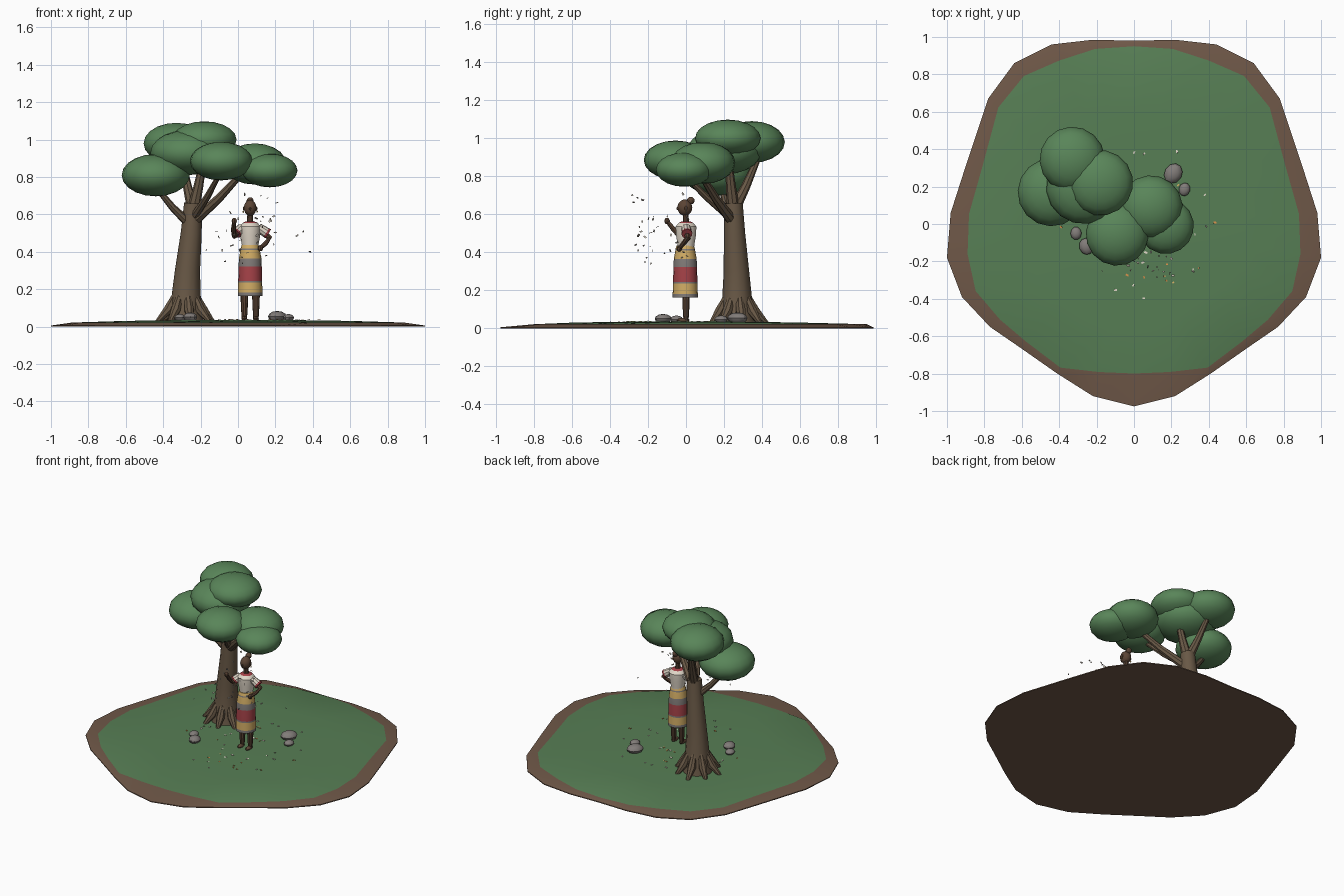
import bpy, bmesh, math, random
from mathutils import Vector, Matrix, Euler

if "Cube" in bpy.data.objects:
    bpy.data.objects.remove(bpy.data.objects["Cube"], do_unlink=True)
random.seed(7)
made = []


def material(name, *rgb):
    m = bpy.data.materials.new(name)
    m.use_nodes = True
    m.diffuse_color = (*rgb, 1)
    m.node_tree.nodes["Principled BSDF"].inputs["Base Color"].default_value = (*rgb, 1)
    return m


grass = material("grass", .095, .21, .09)
soil = material("soil", .16, .098, .065)
foliage = material("foliage", .10, .235, .10)
bark = material("bark", .14, .098, .061)
skin = material("skin", .105, .058, .035)
cream = material("cream", .75, .68, .58)
yellow = material("yellow", .65, .42, .13)
red = material("red", .38, .055, .065)
stone = material("stone", .22, .2, .19)
orange = material("orange", .7, .28, .07)


def finish(name, bm, *mats):
    bmesh.ops.recalc_face_normals(bm, faces=bm.faces)
    me = bpy.data.meshes.new(name)
    bm.to_mesh(me)
    bm.free()
    for m in mats:
        me.materials.append(m)
    ob = bpy.data.objects.new(name, me)
    bpy.context.scene.collection.objects.link(ob)
    made.append(ob)
    return ob


def loft(bm, rings, bands=None):
    """Join equal rings with quads and cap the ends."""
    n = len(rings[0])
    for k, (a, b) in enumerate(zip(rings, rings[1:])):
        for i in range(n):
            f = bm.faces.new((a[i], a[(i + 1) % n], b[(i + 1) % n], b[i]))
            f.material_index = bands[k] if bands else 0
    bm.faces.new(rings[0])
    top = bm.faces.new(rings[-1])
    top.material_index = bands[-1] if bands else 0


def tube(name, pts, radii, mats, n=10, bands=None):
    """Round tube through points, one radius per point."""
    bm = bmesh.new()
    pts = [Vector(p) for p in pts]
    up = Vector((0, 0, 1))
    q, last, rings = Matrix.Identity(3).to_quaternion(), up, []
    for i, (p, r) in enumerate(zip(pts, radii)):
        t = (pts[min(i + 1, len(pts) - 1)] - pts[max(i - 1, 0)]).normalized()
        q = last.rotation_difference(t) @ q
        last = t
        rings.append([bm.verts.new(p + q @ Vector((r * math.cos(a), r * math.sin(a), 0)))
                      for a in (math.tau * k / n for k in range(n))])
    loft(bm, rings, bands)
    return finish(name, bm, *mats)


def ball(name, loc, size, mat, u=16, v=10, turn=0):
    bm = bmesh.new()
    bmesh.ops.create_uvsphere(bm, u_segments=u, v_segments=v, radius=1)
    bm.transform(Matrix.LocRotScale(Vector(loc), Euler((0, 0, turn)), Vector(size)))
    return finish(name, bm, mat)


# Ground island: mirrored outline, soil rim and gently domed grass
half = [(0, -.975), (.22, -.92), (.41, -.8), (.61, -.66), (.77, -.55), (.92, -.39), (1, -.18),
        (.98, .06), (.89, .34), (.78, .67), (.64, .86), (.44, .96), (.22, .985), (0, .98)]
inset = [.82, .86, .96, .95, .93, .92, .89, .9, .91, .93, .92, .91, .95, .97]
outline = half + [(-x, y) for x, y in half[-2:0:-1]]
inset += inset[-2:0:-1]
bm = bmesh.new()
rings = []
for scale, z in ((1, 0), (1, .006), (None, .022), (.6, .031), (.25, .036)):
    rings.append([bm.verts.new((x * (scale or s), y * (scale or s), z))
                  for (x, y), s in zip(outline, inset)])
loft(bm, rings, [0, 0, 1, 1])
finish("ground", bm, soil, grass)

# Tree trunk, roots and branches
tube("trunk", [(-.28, .27, .02), (-.28, .27, .1), (-.27, .265, .3), (-.25, .255, .5), (-.24, .25, .66)],
     [.1, .083, .067, .056, .048], [bark], 12)
for k in range(8):
    a = math.tau * k / 8 + .2
    d = Vector((math.cos(a), math.sin(a), 0))
    c = Vector((-.28, .27, 0))
    reach = random.uniform(.14, .17)
    tube("root", [c + d * .055 + Vector((0, 0, .17)), c + d * .095 + Vector((0, 0, .09)),
                  c + d * reach + Vector((0, 0, .025))], [.018, .027, .012], [bark], 8)
for start, end, r in (((-.25, .25, .54), (-.45, .18, .76), .026), ((-.23, .24, .57), (.04, .06, .84), .03),
                      ((-.24, .25, .62), (-.3, .38, .9), .032), ((-.24, .25, .62), (-.18, .22, .92), .034),
                      ((-.24, .24, .58), (-.09, -.03, .83), .024)):
    s, e = Vector(start), Vector(end)
    tube("branch", [s, s.lerp(e, .5) - Vector((0, 0, .012)), e], [r, r * .75, r * .5], [bark], 8)

# Foliage clumps
for x, y, z, r, h in ((-.44, .17, .81, .182, .113), (-.33, .345, .98, .175, .11), (-.18, .22, 1, .175, .098),
                      (-.27, .2, .93, .2, .12), (-.09, -.055, .885, .168, .103),
                      (.09, .09, .87, .17, .11), (.17, -.01, .835, .15, .09)):
    ball("foliage_clump", (x, y, z), (r, r, h), foliage, turn=x)

# Rocks
for x, y, r, h in ((.21, .27, .056, .03), (.27, .185, .036, .02), (-.31, -.05, .035, .02), (-.255, -.12, .045, .025)):
    ball("rock", (x, y, .036 + h * .6), (r, r * .85, h), stone, 10, 6, x * 5)

# Woman: legs and feet
cx = .065
for s in (-1, 1):
    x = cx + s * .031
    tube("leg", [(x, 0, .04), (x, 0, .1), (x, 0, .2)], [.014, .018, .022], [skin])
    ball("foot", (x, -.015, .043), (.016, .034, .013), skin, 10, 6)

# Banded skirt and blouse
heights = [.163, .182, .235, .245, .322, .365, .41, .418, .437]
widths = [.066, .066, .064, .064, .062, .06, .052, .051, .045]
tube("skirt", [(cx, -.004, z) for z in heights], widths, [stone, yellow, red], 16,
     [0, 1, 0, 2, 0, 1, 0, 1])
tube("blouse", [(cx, 0, z) for z in (.425, .44, .49, .535, .555, .562)],
     [.044, .045, .054, .056, .04, .025], [cream, red], 14, [0, 0, 0, 0, 1])

# Arms: the right one raised, the left one on the hip
for side, path, cuff in (
        ("right", [(.02, 0, .53), (-.02, -.035, .485), (-.025, -.065, .52), (-.02, -.1, .565)], (-.01, -.026, .498)),
        ("left", [(.11, 0, .53), (.168, .01, .475), (.148, -.015, .445), (.12, -.035, .42)], (.16, .005, .497))):
    tube(side + "_arm", path, [.015, .016, .013, .01], [skin], 8)
    s, c = Vector(path[0]), Vector(cuff)
    tube(side + "_sleeve", [s, s.lerp(c, .8), c], [.024, .028, .029], [cream, red], 10, [0, 1])
    ball(side + "_hand", path[-1], (.014, .014, .017), skin, 8, 6)

# Neck, head, hair bun and ears
tube("neck", [(cx, 0, .55), (cx, -.002, .61)], [.017, .015], [skin])
ball("head", (cx, -.006, .635), (.034, .039, .043), skin, 14, 10)
ball("hair_bun", (cx, .025, .672), (.02, .02, .02), skin, 10, 8)
ball("nose", (cx, -.044, .63), (.006, .007, .008), skin, 8, 6)
for s in (-1, 1):
    ball("ear", (cx + s * .034, 0, .632), (.005, .009, .011), skin, 8, 6)
    ball("earring", (cx + s * .037, 0, .615), (.004, .004, .006), yellow, 8, 6)


# Drifting and fallen petals
def petals(name, count, place, tilt, mats):
    bm = bmesh.new()
    for _ in range(count):
        r = random.uniform(.006, .011)
        rot = Euler([random.uniform(-tilt, tilt), random.uniform(-tilt, tilt), random.uniform(0, math.tau)])
        m = Matrix.LocRotScale(Vector(place()), rot, Vector((r, r * .6, .0015)))
        made_verts = bmesh.ops.create_cube(bm, size=1.6, matrix=m)["verts"]
        pick = random.choice((0, 0, 0, 1, 2))
        for f in {f for v in made_verts for f in v.link_faces}:
            f.material_index = pick
    finish(name, bm, *mats)


def drifting():
    return random.gauss(.08, .15), random.uniform(-.29, .02), random.uniform(.32, .72)


def fallen():
    a, d = random.uniform(0, math.tau), random.uniform(.12, .45)
    return .05 + d * math.cos(a), d * math.sin(a), .038


petals("drifting_petals", 46, drifting, 1.5, [cream, stone, cream])
petals("fallen_petals", 46, fallen, .15, [cream, yellow, orange])

# Smooth shading with sharp creases
for ob in bpy.context.scene.objects:
    ob.select_set(ob in made)
bpy.context.view_layer.objects.active = made[0]
bpy.ops.object.shade_smooth_by_angle(angle=math.radians(35))
